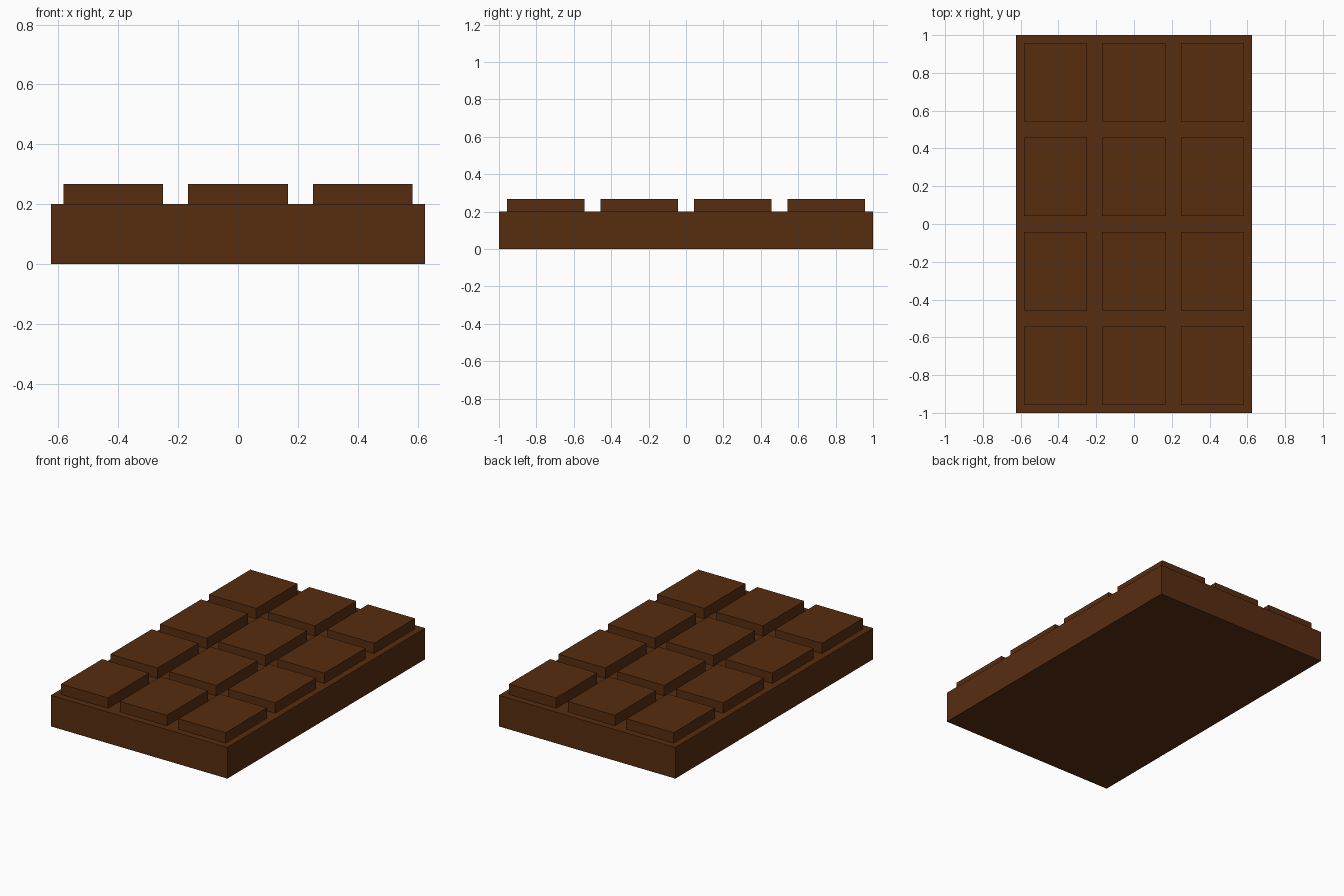
import bpy

if "Cube" in bpy.data.objects:
    bpy.data.objects.remove(bpy.data.objects["Cube"])

chocolate = bpy.data.materials.new("dark_chocolate")
chocolate.diffuse_color = (0.095, 0.026, 0.005, 1)
chocolate.use_nodes = True
chocolate.node_tree.nodes["Principled BSDF"].inputs["Base Color"].default_value = chocolate.diffuse_color


def box(name, center, size):
    bpy.ops.mesh.primitive_cube_add(size=1, location=center)
    ob = bpy.context.object
    ob.name = name
    ob.scale = size
    bpy.ops.object.transform_apply(location=False, rotation=False, scale=True)
    ob.data.materials.append(chocolate)
    return ob


WIDTH, LENGTH, BASE_H, TOP = 1.25, 2.0, 0.2, 0.267
COLS, ROWS, GAP = 3, 4, 0.0833

# solid slab
box("bar_base", (0, 0, BASE_H / 2), (WIDTH, LENGTH, BASE_H))

# grid of raised segments
px, py = WIDTH / COLS, LENGTH / ROWS
for i in range(COLS):
    for j in range(ROWS):
        x = (i - (COLS - 1) / 2) * px
        y = (j - (ROWS - 1) / 2) * py
        box(f"segment_{i + 1}_{j + 1}", (x, y, (BASE_H + TOP) / 2),
            (px - GAP, py - GAP, TOP - BASE_H))
